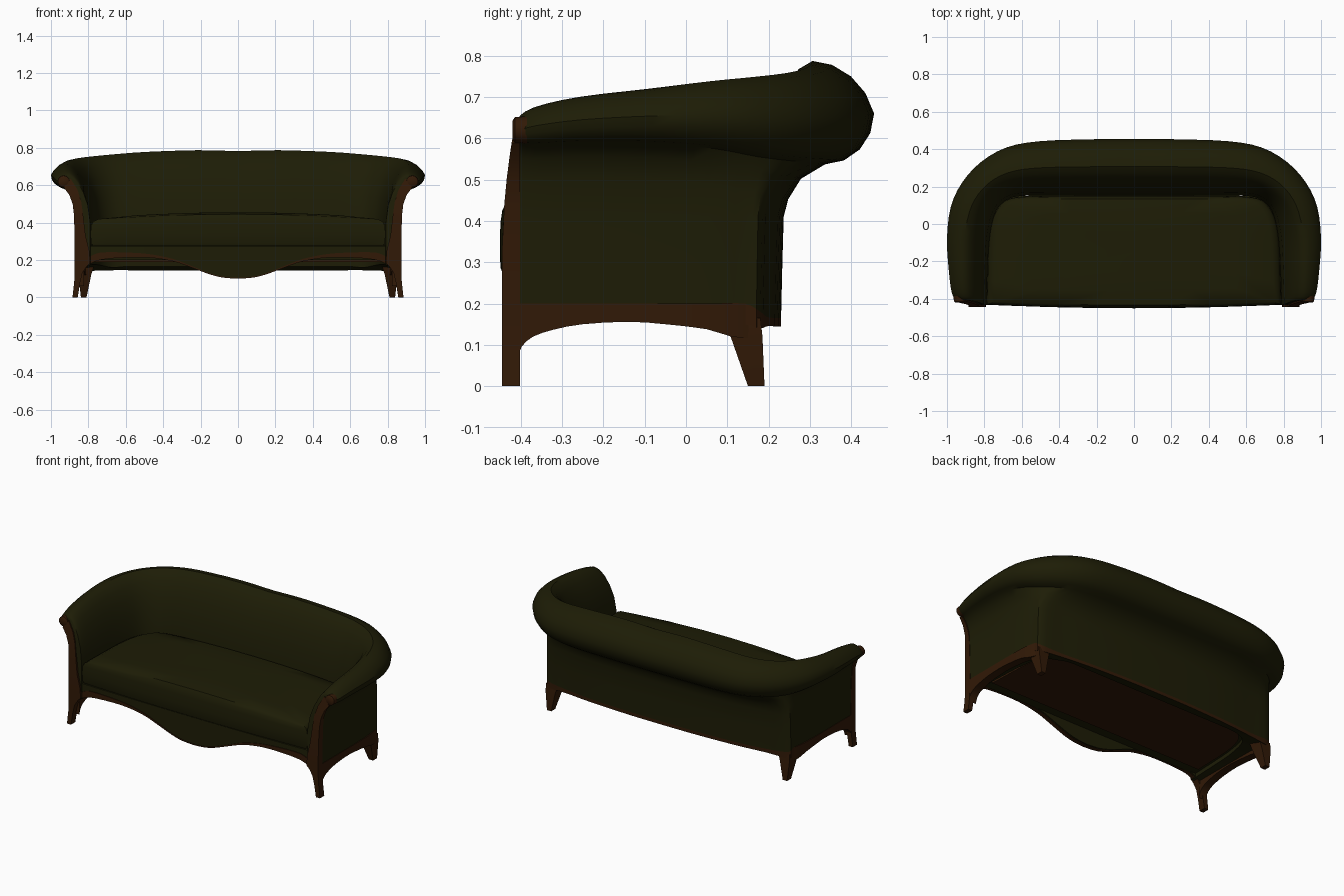
import bpy, bmesh
from math import sin, cos, pi, radians
from mathutils import Vector

if "Cube" in bpy.data.objects:
    bpy.data.objects.remove(bpy.data.objects["Cube"])


def material(name, rgb):
    m = bpy.data.materials.new(name)
    m.use_nodes = True
    m.diffuse_color = (*rgb, 1)
    bsdf = m.node_tree.nodes["Principled BSDF"]
    bsdf.inputs["Base Color"].default_value = (*rgb, 1)
    bsdf.inputs["Roughness"].default_value = 0.9
    return m


GREEN = material("olive upholstery", (0.0125, 0.012, 0.0018))
WOOD = material("dark wood", (0.031, 0.0098, 0.002))


def loft(name, rings, mats, rule=None, angle=40):
    """Skin closed rings of equal length, cap both ends."""
    bm = bmesh.new()
    rows = [[bm.verts.new(p) for p in ring] for ring in rings]
    n = len(rows[0])
    for a, b in zip(rows, rows[1:]):
        for j in range(n):
            k = (j + 1) % n
            f = bm.faces.new((a[j], a[k], b[k], b[j]))
            f.material_index = rule(j) if rule else 0
    for cap in (rows[0], rows[-1]):
        bm.faces.new(cap)
    bmesh.ops.recalc_face_normals(bm, faces=bm.faces)
    me = bpy.data.meshes.new(name)
    bm.to_mesh(me)
    bm.free()
    for m in mats:
        me.materials.append(m)
    me.shade_smooth()
    me.set_sharp_from_angle(angle=radians(angle))
    ob = bpy.data.objects.new(name, me)
    bpy.context.collection.objects.link(ob)
    return ob


def smooth_path(pts, steps):
    """Catmull-Rom through tuples of any length."""
    pts = [Vector(p) for p in pts]
    out = []
    for i in range(len(pts) - 1):
        p1, p2 = pts[i], pts[i + 1]
        p0 = pts[i - 1] if i else 2 * p1 - p2
        p3 = pts[i + 2] if i + 2 < len(pts) else 2 * p2 - p1
        for s in range(steps):
            t = s / steps
            out.append(0.5 * (2 * p1 + (p2 - p0) * t + (2 * p0 - 5 * p1 + 4 * p2 - p3) * t * t
                              + (3 * p1 - p0 - 3 * p2 + p3) * t ** 3))
    return out + [pts[-1]]


def front_y(z):
    """The front edge of the arms leans back towards the top."""
    return -0.445 + 0.036 * max(0, (z - 0.3) / 0.36) ** 2


# --- Upholstered arms and back, one rolled section swept round a U
# base xy, roll outer xy, inner xy, roll top, roll bottom, hem z, rail top z, roll centre
half = [
    (.87, -.435, .955, -.405, .79, -.435, .645, .59, .155, .2, .2),
    (.87, -.37, .975, -.365, .788, -.37, .675, .585, .155, .2, .26),
    (.87, -.27, .99, -.25, .784, -.27, .7, .59, .155, .2, .28),
    (.87, -.10, 1.0, -.08, .775, -.10, .72, .588, .155, .2, .30),
    (.865, .05, .98, .09, .755, .02, .738, .575, .155, .2, .33),
    (.855, .14, .92, .22, .725, .09, .748, .555, .15, .2, .35),
    (.84, .18, .82, .33, .67, .135, .757, .545, .14, .18, .37),
    (.70, .195, .68, .41, .60, .15, .767, .54, .145, .168, .39),
    (.50, .215, .50, .443, .48, .152, .778, .537, .145, .165, .39),
    (.22, .228, .22, .453, .22, .152, .787, .537, .145, .165, .39),
    (.0, .23, .0, .455, .0, .152, .782, .537, .145, .165, .39),
]


def section(s):
    b, o, i = Vector(s[0:2]), Vector(s[2:4]), Vector(s[4:6])
    top, bot, hem, rail, k = s[6:]
    c = o.lerp(i, k)
    pts = [(b, hem), (b, rail), (b.lerp(c, .03), .3), (b.lerp(c, .06), .41),
           (b.lerp(c, .16), bot - .085), (b.lerp(c, .45), bot - .035)]
    mid, h = (top + bot) / 2, (top - bot) / 2
    for a in range(9):
        t = -pi / 2 + a * pi / 8
        crest = c.lerp(i, .16 * max(0, sin(t)))
        pts.append((crest + (o - c) * cos(t), mid + h * sin(t)))
    for f, drop in ((.34, .05), (.52, .15), (.72, .34), (.9, .62), (1, 1)):
        pts.append((c.lerp(i, f), top - drop * (top - .4)))
    pts.append((i, hem + .02))
    return [Vector((p.x, max(p.y, front_y(z) + .006), z)) for p, z in pts]


right = [section(s) for s in smooth_path(half, 3)]
left = [[Vector((-p.x, p.y, p.z)) for p in r] for r in reversed(right[:-1])]
loft("rolled_back_and_arms", right + left, [GREEN, WOOD], lambda j: 1 if j == 0 else 0)

# --- Seat cushion and seat deck share a D shaped outline
edge = smooth_path([(.785, -.43), (.775, -.1), (.755, .02), (.72, .09), (.66, .135), (.5, .148), (0, .15)], 3)
outline = [(p.x, p.y) for p in edge] + [(-p.x, p.y) for p in reversed(edge[:-1])]
outline += [(x, -.43 - .019 * (1 - (x / .785) ** 2)) for x in (-.7, -.45, -.2, 0, .2, .45, .7)]


def ring(scale, z, crown=0):
    return [(x * scale, -.15 + (y + .15) * scale, z + crown * (1 - (x * scale / .8) ** 2))
            for x, y in outline]


def deck(scale, z, front):
    return [(x * scale, max(y * scale, front), z) for x, y in outline]


loft("seat_cushion", [ring(.985, .276), ring(1, .287), ring(1.005, .34), ring(1, .385, .01),
                      ring(.985, .405, .02), ring(.95, .415, .03), ring(.7, .42, .035),
                      ring(.35, .42, .035), ring(.02, .42, .035)], [GREEN], angle=50)
loft("seat_deck", [deck(1.03, .2, -.41), deck(1.03, .278, -.41)], [GREEN])
loft("underside_panel", [deck(.97, .188, -.34), deck(.97, .202, -.34)], [WOOD])

# --- Serpentine front apron with a wooden lower trim
curve = smooth_path([(0, .10), (.08, .106), (.15, .123), (.25, .16), (.35, .194), (.48, .213),
                     (.62, .212), (.74, .2), (.81, .17)], 3)
curve = [(-p.x, p.y) for p in reversed(curve[1:])] + [(p.x, p.y) for p in curve]


def strip(name, lower, upper, front, depth, mat):
    rings = []
    for x, z in curve:
        y = front - .012 * (1 - (x / .81) ** 2)
        lo, hi = lower(x, z), upper(x, z)
        rings.append([(x, y, lo), (x, y, hi), (x, y + depth, hi), (x, y + depth, lo)])
    loft(name, rings, [mat])


strip("front_apron", lambda x, z: z + .002, lambda x, z: .272, -.428, .03, GREEN)
strip("apron_trim", lambda x, z: z, lambda x, z: z + .005 + .035 * min(1, abs(x) / .75) ** 2,
      -.432, .025, WOOD)

# Front post, outer and inner edge from foot to scroll (x, z)
post = [((.885, 0), (.857, 0)), ((.876, .08), (.844, .08)), ((.873, .13), (.832, .13)),
        ((.873, .165), (.81, .165)), ((.873, .2), (.79, .185)), ((.873, .26), (.795, .25)),
        ((.874, .34), (.815, .33)), ((.877, .44), (.828, .44)), ((.884, .5), (.838, .51)),
        ((.903, .55), (.858, .575)), ((.932, .588), (.895, .635))]
# Side rail with arched lower edge (y, z)
arch = smooth_path([(-.41, .06), (-.398, .095), (-.37, .12), (-.32, .137), (-.25, .15), (-.14, .156),
                    (-.05, .15), (.05, .138), (.11, .12), (.17, .115)], 2)

for side, s in (("left", 1), ("right", -1)):
    rings = []
    for (x1, z1), (x2, z2) in post:
        rings.append([(s * x1, front_y(z1), z1), (s * x2, front_y(z2), z2),
                      (s * x2, -.402, z2), (s * x1, -.402, z1)])
    loft(side + "_front_post", rings, [WOOD])

    # Scroll boss at the end of the arm roll
    loft(side + "_arm_scroll", [[(s * (.932 + r * cos(a * pi / 8)), y, .62 + r * sin(a * pi / 8))
                                 for a in range(16)]
                                for r, y in ((.022, -.42), (.031, -.414), (.033, -.385))], [WOOD])

    rings = []
    for p in arch:
        x = .873 - .03 * max(0, (p.x - .02) / .16) ** 2
        rings.append([(s * x, p.x, p.y), (s * x, p.x, .2), (s * (x - .05), p.x, .2), (s * (x - .05), p.x, p.y)])
    loft(side + "_side_rail", rings, [WOOD])

    # Tapered back leg
    rings = []
    for z, x1, x2, y1, y2 in ((0, .81, .84, .15, .19), (.12, .785, .853, .108, .185), (.165, .77, .852, .10, .18)):
        rings.append([(s * x1, y1, z), (s * x2, y1, z), (s * x2, y2, z), (s * x1, y2, z)])
    loft(side + "_back_leg", rings, [WOOD])
